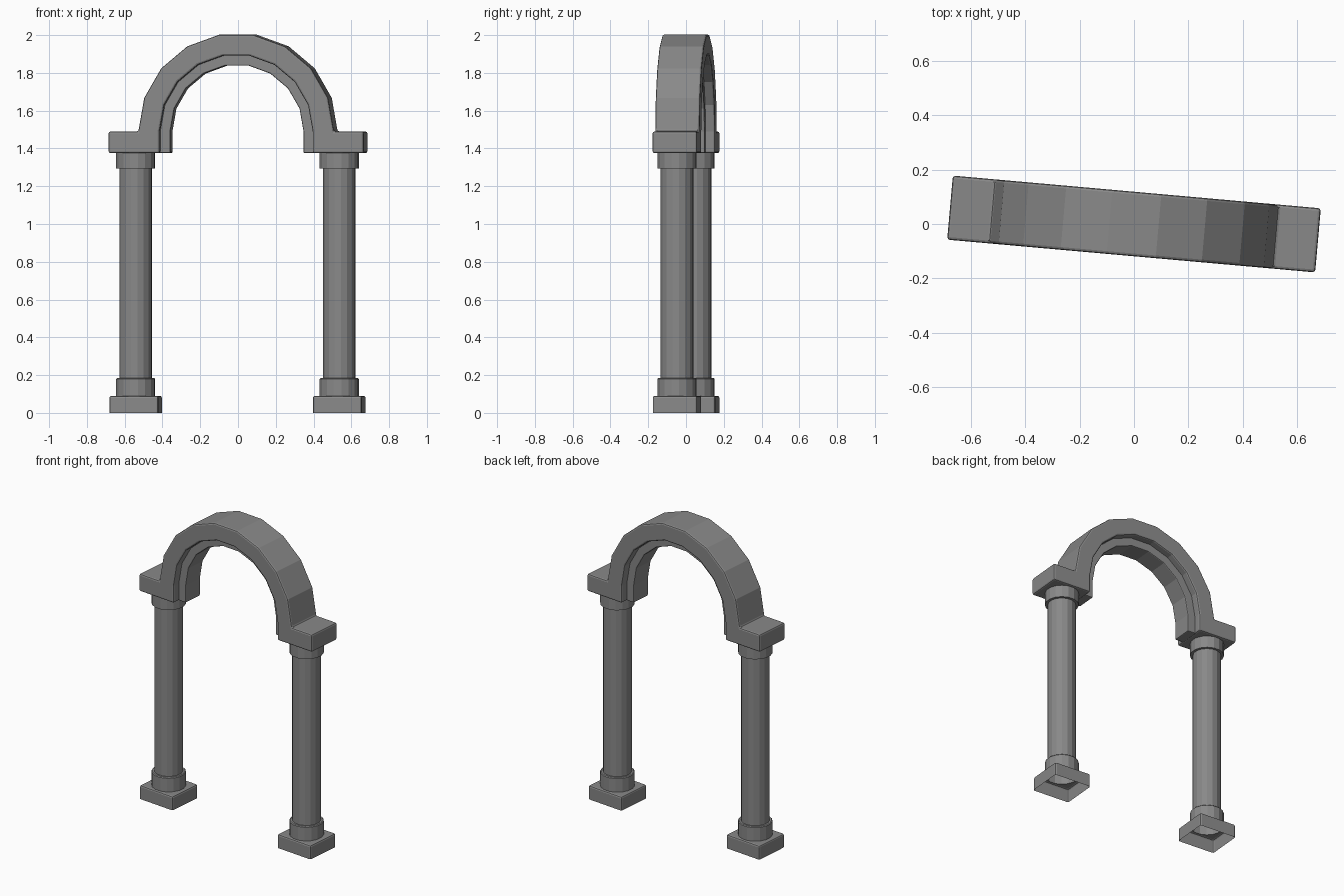
import bpy, bmesh
from math import sin, cos, pi, radians
from mathutils import Matrix

if "Cube" in bpy.data.objects:
    bpy.data.objects.remove(bpy.data.objects["Cube"])

stone = bpy.data.materials.new("grey_stone")
stone.use_nodes = True
GREY = (0.25, 0.25, 0.25, 1)
stone.diffuse_color = GREY
stone.node_tree.nodes["Principled BSDF"].inputs["Base Color"].default_value = GREY

TURN = Matrix.Rotation(radians(-5.08), 4, 'Z')  # whole arch is turned slightly
DEPTH = 0.236
SPRING = 1.49        # height where the arc begins
BLOCK_BOTTOM = 1.375
COLUMN_X = 0.541
SIDES = 16


def finish(name, bm, x=0.0, bevel=0.0):
    bmesh.ops.recalc_face_normals(bm, faces=bm.faces)
    mesh = bpy.data.meshes.new(name)
    bm.to_mesh(mesh)
    bm.free()
    mesh.materials.append(stone)
    obj = bpy.data.objects.new(name, mesh)
    bpy.context.collection.objects.link(obj)
    obj.matrix_world = TURN @ Matrix.Translation((x, 0, 0))
    if bevel:
        mod = obj.modifiers.new("soft_edges", 'BEVEL')
        mod.width = bevel
        mod.segments = 2
        mod.limit_method = 'ANGLE'
        mod.angle_limit = radians(40)
    return obj


def arc(radius, segments=9):
    """Half circle from right to left."""
    return [(radius * cos(pi * i / segments), SPRING + radius * sin(pi * i / segments))
            for i in range(segments + 1)]


def slab(name, outline, depth, bevel):
    """Extrude an x-z outline along y, centred."""
    bm = bmesh.new()
    face = bm.faces.new([bm.verts.new((x, -depth / 2, z)) for x, z in outline])
    ext = bmesh.ops.extrude_face_region(bm, geom=[face])
    bmesh.ops.translate(bm, vec=(0, depth, 0),
                        verts=[v for v in ext["geom"] if isinstance(v, bmesh.types.BMVert)])
    return finish(name, bm, bevel=bevel)


def ring(bm, radius, z):
    return [bm.verts.new((radius * cos(2 * pi * (i + 0.5) / SIDES),
                          radius * sin(2 * pi * (i + 0.5) / SIDES), z)) for i in range(SIDES)]


def column(name, x):
    """Shaft with a collar at each end, as one turned profile."""
    profile = [(0.104, 0.09), (0.104, 0.18), (0.099, 0.185), (0.087, 0.185),
               (0.087, 1.295), (0.104, 1.295), (0.104, 1.38)]
    bm = bmesh.new()
    rings = [ring(bm, r, z) for r, z in profile]
    for low, high in zip(rings, rings[1:]):
        for i in range(SIDES):
            j = (i + 1) % SIDES
            bm.faces.new((low[i], low[j], high[j], high[i]))
    finish(name, bm, x)


def plinth(name, x, height=0.09):
    """Hollow block, open below, with a round opening under the column."""
    bm = bmesh.new()
    bmesh.ops.create_cube(bm, size=1, matrix=Matrix.Translation((0, 0, height / 2))
                          @ Matrix.Diagonal((0.26, DEPTH, height, 1)))
    bm.normal_update()
    bottom = [f for f in bm.faces if f.normal.z < -0.9]
    bmesh.ops.delete(bm, geom=bottom, context='FACES_ONLY')
    edges = [e for e in bm.edges if not e.is_boundary]
    bmesh.ops.bevel(bm, geom=edges, offset=0.01, segments=2, profile=0.5, affect='EDGES')
    bm.normal_update()
    top = max(bm.faces, key=lambda f: f.calc_center_median().z)
    rim = list(top.edges)
    bmesh.ops.delete(bm, geom=[top], context='FACES_ONLY')
    hole = ring(bm, 0.104, height)
    rim += [bm.edges.new((hole[i], hole[(i + 1) % SIDES])) for i in range(SIDES)]
    bmesh.ops.triangle_fill(bm, use_beauty=True, edges=rim, normal=(0, 0, 1))
    finish(name, bm, x)


# Arch with the springing blocks in one outline
END = 0.678
outer = [(END, BLOCK_BOTTOM), (END, SPRING)] + arc(0.52) + [(-END, SPRING), (-END, BLOCK_BOTTOM)]
inner = [(-0.407, BLOCK_BOTTOM)] + arc(0.407)[::-1] + [(0.407, BLOCK_BOTTOM)]
slab("arch", outer + inner, DEPTH, 0.01)

# Recessed inner band
band = ([(0.415, BLOCK_BOTTOM + 0.001)] + arc(0.415) + [(-0.415, BLOCK_BOTTOM + 0.001)]
        + [(-0.354, BLOCK_BOTTOM + 0.001)] + arc(0.354)[::-1] + [(0.354, BLOCK_BOTTOM + 0.001)])
slab("inner_band", band, 0.136, 0.006)

# Supports
for side, sign in (("left", 1), ("right", -1)):
    x = sign * COLUMN_X - 0.003
    column(side + "_column", x)
    plinth(side + "_plinth", x)
